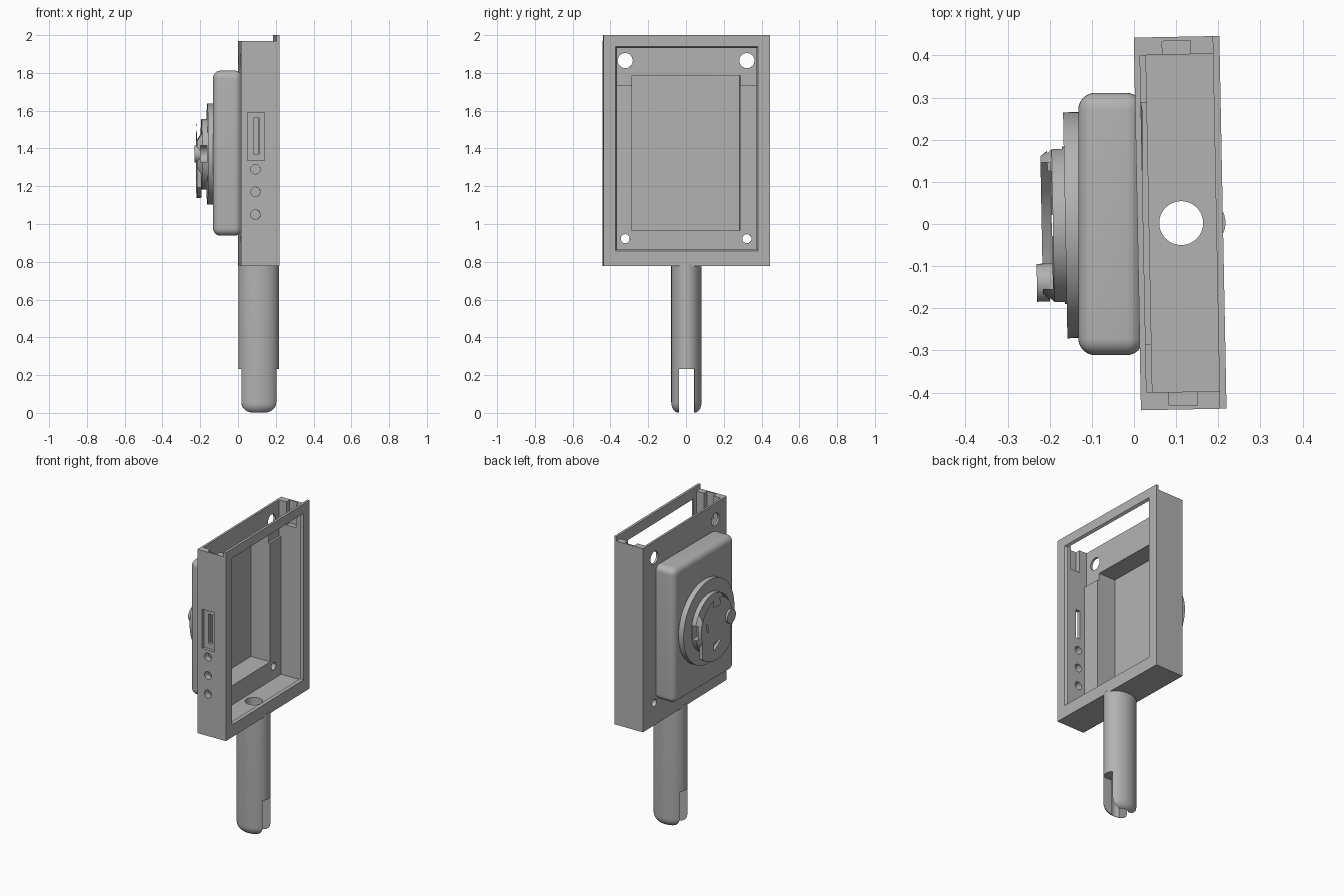
import bpy, bmesh, math
from mathutils import Matrix

if "Cube" in bpy.data.objects:
    bpy.data.objects.remove(bpy.data.objects["Cube"])

grey = bpy.data.materials.new("plain grey")
grey.use_nodes = True
COLOR = (0.45, 0.45, 0.45, 1)
grey.diffuse_color = COLOR
grey.node_tree.nodes["Principled BSDF"].inputs["Base Color"].default_value = COLOR

TILT = Matrix.Rotation(math.radians(1.1), 4, "Z")
MOUNT_Z = 1.37


def finish(bm, name, tilt=True):
    bmesh.ops.recalc_face_normals(bm, faces=bm.faces)
    if tilt:
        bm.transform(TILT)
    mesh = bpy.data.meshes.new(name)
    bm.to_mesh(mesh)
    bm.free()
    mesh.materials.append(grey)
    ob = bpy.data.objects.new(name, mesh)
    bpy.context.collection.objects.link(ob)
    return ob


def box(name, x, y, z, round_by=0, tilt=True):
    bm = bmesh.new()
    bmesh.ops.create_cube(bm, size=1)
    for v in bm.verts:
        for i, (a, b) in enumerate((x, y, z)):
            v.co[i] = b if v.co[i] > 0 else a
    if round_by:
        bmesh.ops.bevel(bm, geom=bm.edges[:], offset=round_by, segments=8,
                        profile=0.5, affect="EDGES")
    return finish(bm, name, tilt)


def rod(name, axis, center, r1, length, r2=None, segments=64):
    """Cylinder or cone centred on a point along X, Y or Z."""
    bm = bmesh.new()
    bmesh.ops.create_cone(bm, cap_ends=True, segments=segments, radius1=r1,
                          radius2=r1 if r2 is None else r2, depth=length)
    turn = {"X": Matrix.Rotation(math.pi / 2, 4, "Y"),
            "Y": Matrix.Rotation(-math.pi / 2, 4, "X"), "Z": Matrix()}[axis]
    bm.transform(Matrix.Translation(center) @ turn)
    return finish(bm, name)


def prism(name, points, x):
    """Extrude a (y, z) outline along X."""
    bm = bmesh.new()
    face = bm.faces.new([bm.verts.new((x[0], y, z)) for y, z in points])
    new = bmesh.ops.extrude_face_region(bm, geom=[face])["geom"]
    for v in new:
        if isinstance(v, bmesh.types.BMVert):
            v.co.x = x[1]
    return finish(bm, name)


def combine(ob, tools, operation="DIFFERENCE"):
    bpy.context.view_layer.objects.active = ob
    for tool in tools:
        mod = ob.modifiers.new("cut", "BOOLEAN")
        mod.operation, mod.solver, mod.object = operation, "EXACT", tool
        bpy.ops.object.modifier_apply(modifier=mod.name)
        bpy.data.objects.remove(tool)


def smooth(ob):
    bpy.ops.object.select_all(action="DESELECT")
    ob.select_set(True)
    bpy.context.view_layer.objects.active = ob
    bpy.ops.object.shade_smooth_by_angle(angle=math.radians(30))


def pocket():
    return box("pocket_cutter", (-0.1, 0.1), (-0.286, 0.286), (0.965, 1.785))


def bore():
    return rod("bore_cutter", "Z", (0.112, 0, 0.45), 0.052, 1.1)


# Open-topped case with a bezel on the front
case = box("case", (0.008, 0.211), (-0.442, 0.442), (0.777, 2.0))
window = box("window_cutter", (0.19, 0.216), (-0.38, 0.38), (0.855, 1.942))
for v in window.data.vertices:  # chamfered window edge
    local = TILT.inverted() @ v.co
    if local.x < 0.2:
        local.y *= 0.963
        local.z += 0.014 if local.z < 1.4 else -0.014
        v.co = TILT @ local
cuts = [
    window,
    box("top_cutter", (-0.1, 0.195), (-1, 1), (1.97, 2.1)),
    box("cavity_cutter", (0.036, 0.195), (-0.4, 0.4), (0.84, 2.1)),
    box("ledge_cutter", (0.022, 0.19), (-0.399, 0.399), (1.735, 2.1)),
    pocket(), bore(),
    box("port_recess_cutter", (0.042, 0.132), (-0.5, -0.422), (1.335, 1.59)),
    box("port_cutter", (0.073, 0.102), (-0.5, -0.35), (1.37, 1.56)),
]
cuts += [rod("button_cutter", "Y", (0.084, -0.42, z), 0.025, 0.15)
         for z in (1.05, 1.17, 1.29)]
for side in (-1, 1):
    cuts.append(box("notch_cutter", (0.075, 0.142),
                    sorted((side * 0.39, side * 0.432)), (1.82, 2.1)))
    cuts.append(rod("upper_hole_cutter", "X", (0.02, side * 0.322, 1.865), 0.04, 0.1))
    cuts.append(rod("lower_hole_cutter", "X", (0.02, side * 0.322, 0.922), 0.024, 0.1))
combine(case, cuts)

# Rounded housing on the back, hollow inside
housing = box("rear_housing", (-0.132, 0.022), (-0.311, 0.311), (0.938, 1.812), 0.04, False)
combine(housing, [pocket()])

# Hollow oval handle with a rounded, slotted end
bm = bmesh.new()
R = 0.107
profile = [(0, 0)]
for i in range(9):
    a = math.pi / 2 * i / 8
    profile.append((R - 0.055 + 0.055 * math.sin(a), 0.055 - 0.055 * math.cos(a)))
profile += [(R, 0.79), (0, 0.79)]
verts = [bm.verts.new((r, 0, z)) for r, z in profile]
edges = [bm.edges.new(pair) for pair in zip(verts, verts[1:])]
bmesh.ops.spin(bm, geom=verts + edges, cent=(0, 0, 0), axis=(0, 0, 1),
               angle=math.tau, steps=64, use_duplicate=False)
bmesh.ops.remove_doubles(bm, verts=bm.verts[:], dist=0.0001)
bm.transform(Matrix.Translation((0.11, 0, 0)) @ Matrix.Scale(0.75, 4, (0, 1, 0)))
handle = finish(bm, "handle")
combine(handle, [bore(), box("slot_cutter", (-0.1, 0.4), (-0.041, 0.041), (-0.1, 0.232))])

# Round base plate of the twist mount
plate = rod("mount_plate", "X", (-0.14, 0, MOUNT_Z), 0.268, 0.046)

# Twist-lock boss: tapered neck with a tab above and below
boss = rod("mount_boss", "X", (-0.176, 0, MOUNT_Z), 0.187, 0.032)
taper = rod("taper", "X", (-0.205, 0, MOUNT_Z), 0.165, 0.028, 0.187)
tabs = rod("tabs", "X", (-0.207, 0, MOUNT_Z), 0.232, 0.024)
combine(tabs, [box("tab_limit", (-0.3, 0), (-0.15, 0.15), (1, 2))], "INTERSECT")
combine(boss, [taper, tabs], "UNION")
sockets = []
for side in (-1, 1):
    sockets.append(rod("socket_cutter", "X", (-0.2, side * 0.135, MOUNT_Z), 0.045, 0.066))
    sockets.append(box("socket_mouth_cutter", (-0.203, -0.167),
                       sorted((side * 0.13, side * 0.25)), (MOUNT_Z - 0.045, MOUNT_Z + 0.045)))
    sockets.append(prism("wedge_cutter", [(-0.035, MOUNT_Z + side * 0.115),
                                          (0.035, MOUNT_Z + side * 0.115),
                                          (0.014, MOUNT_Z + side * 0.26),
                                          (-0.014, MOUNT_Z + side * 0.26)], (-0.25, -0.192)))
combine(boss, sockets)

for part in (case, housing, handle, plate, boss):
    smooth(part)
